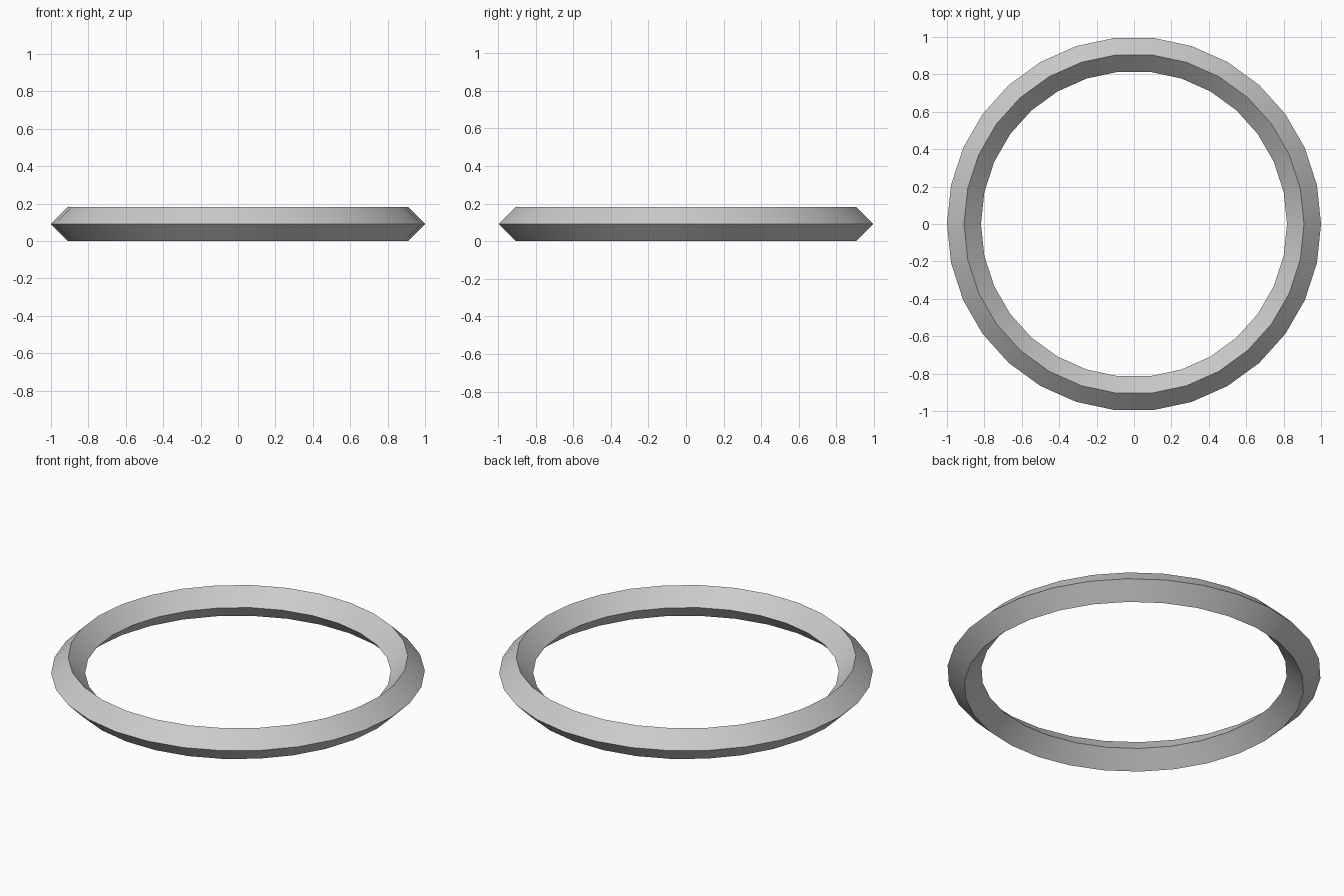
import bpy
import math

if "Cube" in bpy.data.objects:
    bpy.data.objects.remove(bpy.data.objects["Cube"])

MAJOR = 1 / 1.1      # radius to the centre of the diamond section
MINOR = 0.1 / 1.1    # half-diagonal of the section

# Ring: 30-sided loop with a diamond cross-section, resting on z = 0
bpy.ops.mesh.primitive_torus_add(
    major_segments=30, minor_segments=4,
    major_radius=MAJOR, minor_radius=MINOR,
    location=(0, 0, MINOR))
ring = bpy.context.object
ring.name = "diamond_section_ring"

# Smooth around the loop, crisp along the four ridges
bpy.ops.object.shade_smooth_by_angle(angle=math.radians(30))
